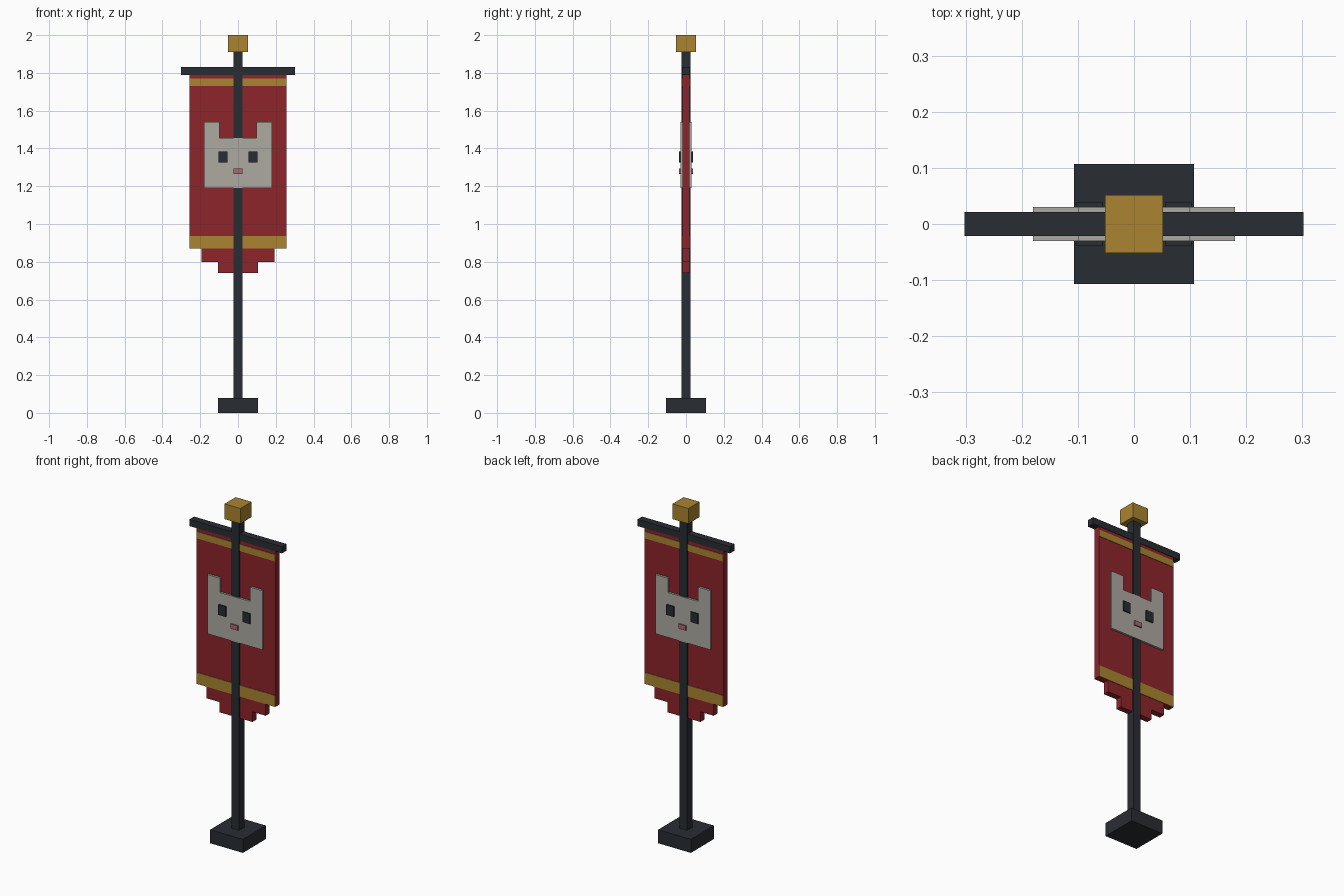
import bpy
import bmesh

if "Cube" in bpy.data.objects:
    bpy.data.objects.remove(bpy.data.objects["Cube"])


def material(name, rgb):
    m = bpy.data.materials.new(name)
    m.diffuse_color = (*rgb, 1)
    m.use_nodes = True
    m.node_tree.nodes["Principled BSDF"].inputs["Base Color"].default_value = m.diffuse_color
    return m


DARK = material("dark_iron", (0.022, 0.026, 0.032))
RED = material("red_cloth", (0.27, 0.018, 0.024))
GOLD = material("gold", (0.40, 0.23, 0.03))
PALE = material("pale_grey", (0.42, 0.40, 0.36))
PINK = material("pink", (0.40, 0.14, 0.17))


def prism(name, outline, y0, y1, mat):
    """Extrude an x-z outline from y0 to y1."""
    bm = bmesh.new()
    face = bm.faces.new([bm.verts.new((x, y0, z)) for x, z in outline])
    ext = bmesh.ops.extrude_face_region(bm, geom=[face])
    verts = [v for v in ext["geom"] if isinstance(v, bmesh.types.BMVert)]
    bmesh.ops.translate(bm, vec=(0, y1 - y0, 0), verts=verts)
    bmesh.ops.recalc_face_normals(bm, faces=bm.faces)
    mesh = bpy.data.meshes.new(name)
    bm.to_mesh(mesh)
    bm.free()
    mesh.materials.append(mat)
    obj = bpy.data.objects.new(name, mesh)
    bpy.context.collection.objects.link(obj)
    return obj


def box(name, x0, x1, y0, y1, z0, z1, mat):
    return prism(name, [(x0, z0), (x1, z0), (x1, z1), (x0, z1)], y0, y1, mat)


def mirrored(right_half):
    """Complete a symmetric outline from its right half."""
    return right_half + [(-x, z) for x, z in reversed(right_half)]


# Stand
box("base", -0.107, 0.107, -0.107, 0.107, 0, 0.08, DARK)
box("pole", -0.025, 0.025, -0.025, 0.025, 0.08, 1.91, DARK)
box("crossbar", -0.302, 0.302, -0.021, 0.021, 1.79, 1.83, DARK)
box("finial", -0.052, 0.052, -0.052, 0.052, 1.91, 2.0, GOLD)

# Cloth with stepped lower edge
cloth = mirrored([(0.107, 0.74), (0.107, 0.80), (0.194, 0.80),
                  (0.194, 0.87), (0.258, 0.87), (0.258, 1.79)])
prism("cloth", cloth, -0.018, 0.018, RED)

# Trim and animal-face emblem, repeated on front and back
face = mirrored([(0.18, 1.19), (0.18, 1.54), (0.098, 1.54), (0.098, 1.455)])
for side, s in (("front", -1), ("back", 1)):
    box(f"top_trim_{side}", -0.258, 0.258, s * 0.018, s * 0.021, 1.73, 1.77, GOLD)
    box(f"bottom_trim_{side}", -0.258, 0.258, s * 0.018, s * 0.021, 0.87, 0.937, GOLD)
    prism(f"emblem_face_{side}", face, s * 0.018, s * 0.03, PALE)
    for eye, c in (("left", -0.079), ("right", 0.079)):
        box(f"emblem_{eye}_eye_{side}", c - 0.024, c + 0.024,
            s * 0.03, s * 0.038, 1.325, 1.385, DARK)
    box(f"emblem_nose_{side}", -0.024, 0.024, s * 0.03, s * 0.038, 1.265, 1.293, PINK)
